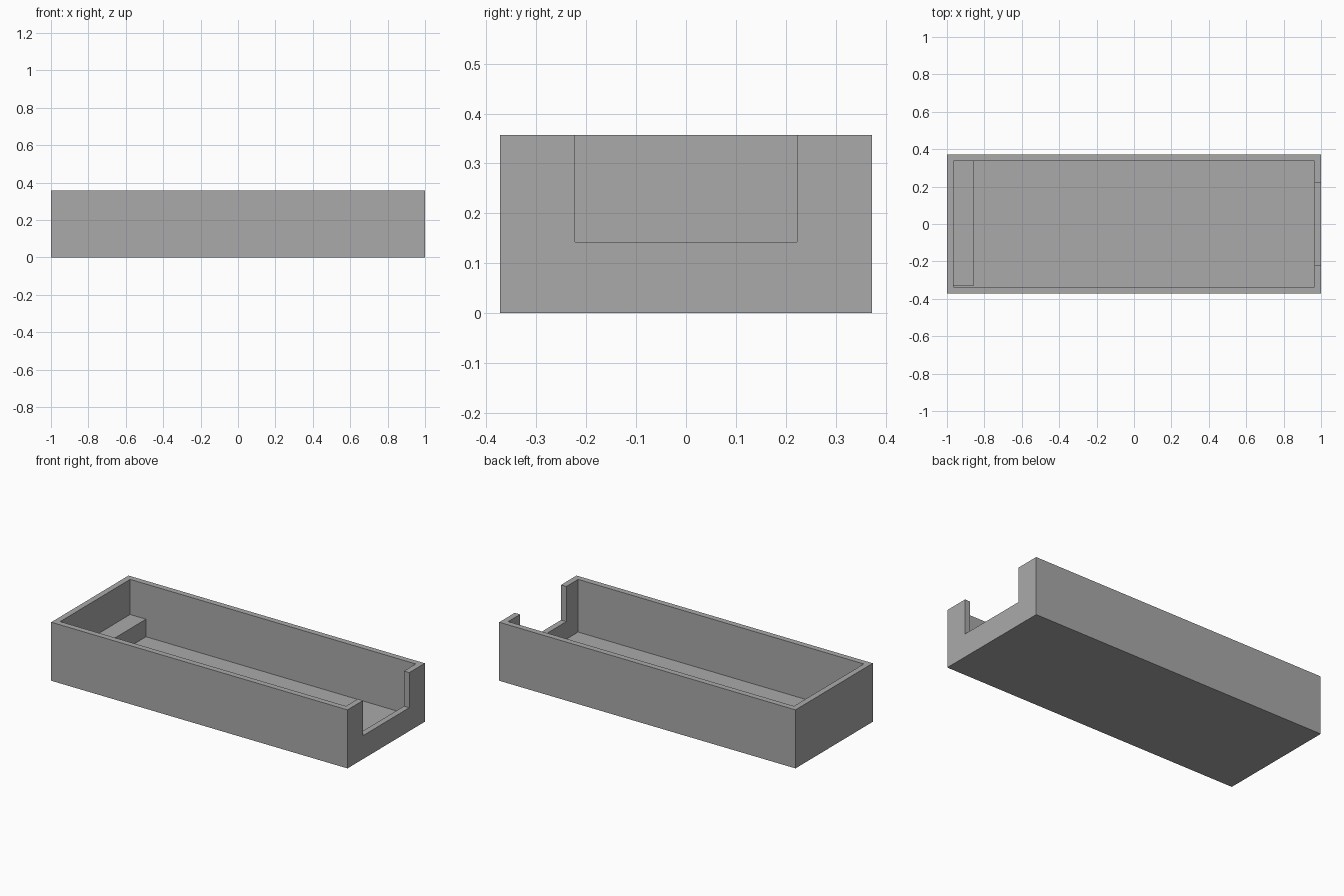
import bpy
import bmesh
from mathutils import Matrix, Vector

if "Cube" in bpy.data.objects:
    bpy.data.objects.remove(bpy.data.objects["Cube"], do_unlink=True)

U = 1 / 28            # wall thickness, used as the module
HALF_Y = 0.3725
HEIGHT = 10 * U

grey = bpy.data.materials.new("plain grey")
grey.use_nodes = True
colour = (0.4, 0.4, 0.4, 1)
grey.diffuse_color = colour
grey.node_tree.nodes["Principled BSDF"].inputs["Base Color"].default_value = colour


def add_box(name, low, high):
    """Axis-aligned box between two corners."""
    low, high = Vector(low), Vector(high)
    bm = bmesh.new()
    place = Matrix.Translation((low + high) / 2) @ Matrix.Diagonal((*(high - low), 1))
    bmesh.ops.create_cube(bm, size=1, matrix=place)
    mesh = bpy.data.meshes.new(name)
    bm.to_mesh(mesh)
    bm.free()
    mesh.materials.append(grey)
    obj = bpy.data.objects.new(name, mesh)
    bpy.context.collection.objects.link(obj)
    return obj


def subtract(target, cutter):
    mod = target.modifiers.new(cutter.name, "BOOLEAN")
    mod.operation = "DIFFERENCE"
    mod.solver = "EXACT"
    mod.object = cutter
    cutter.hide_render = True
    cutter.hide_viewport = True
    cutter.display_type = "WIRE"


# Open tray: the top face is inset and sunk to the floor
tray = add_box("tray", (-1, -HALF_Y, 0), (1, HALF_Y, HEIGHT))
bm = bmesh.new()
bm.from_mesh(tray.data)
bm.faces.ensure_lookup_table()
top = max(bm.faces, key=lambda f: f.calc_center_median().z)
bmesh.ops.inset_region(bm, faces=[top], thickness=U, use_even_offset=True)
pit = bmesh.ops.extrude_face_region(bm, geom=[top])
floor = [v for v in pit["geom"] if isinstance(v, bmesh.types.BMVert)]
bmesh.ops.translate(bm, verts=floor, vec=(0, 0, U - HEIGHT))
if top.is_valid:
    bmesh.ops.delete(bm, geom=[top], context="FACES_ONLY")
bmesh.ops.recalc_face_normals(bm, faces=bm.faces)
bm.to_mesh(tray.data)
bm.free()

# Notch through the end wall on the +x side
notch = add_box("notch_cutter", (1 - 2 * U, -0.223, 4 * U), (1.1, 0.223, HEIGHT + 0.1))
subtract(tray, notch)

# Raised ledge across the closed end
add_box("end_ledge", (-1 + U, -HALF_Y + U + 0.005, U),
        (-1 + 4 * U, HALF_Y - U, 4 * U))
